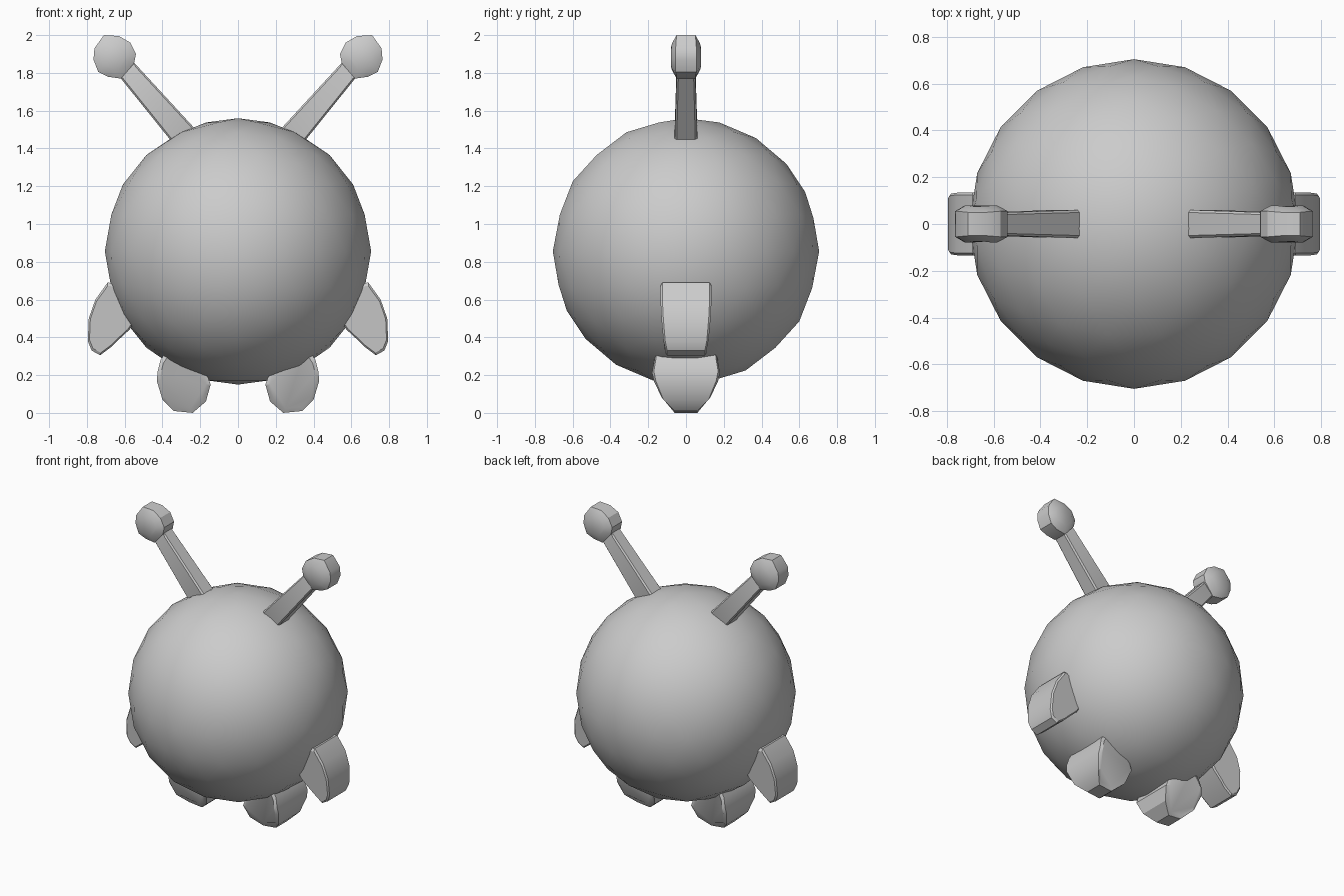
import bpy
import bmesh
from math import radians
from mathutils import Matrix

if "Cube" in bpy.data.objects:
    bpy.data.objects.remove(bpy.data.objects["Cube"])

grey = bpy.data.materials.new("plain_grey")
grey.use_nodes = True
grey.diffuse_color = (0.6, 0.6, 0.6, 1)
grey.node_tree.nodes["Principled BSDF"].inputs["Base Color"].default_value = (0.6, 0.6, 0.6, 1)


def finish(bm, name, angle):
    """Turn a bmesh into a named, shaded object."""
    bmesh.ops.recalc_face_normals(bm, faces=bm.faces)
    mesh = bpy.data.meshes.new(name)
    bm.to_mesh(mesh)
    bm.free()
    mesh.materials.append(grey)
    obj = bpy.data.objects.new(name, mesh)
    bpy.context.collection.objects.link(obj)
    bpy.ops.object.select_all(action='DESELECT')
    obj.select_set(True)
    bpy.context.view_layer.objects.active = obj
    bpy.ops.object.shade_smooth_by_angle(angle=radians(angle))


def slab(name, profile, inset, bulge, side):
    """Profile points (x, z, half depth) made thick in y, with a raised inset cap on each face."""
    bm = bmesh.new()
    n = len(profile)
    cx = sum(p[0] for p in profile) / n
    cz = sum(p[1] for p in profile) / n
    rings = []
    for facing, scale, extra in ((-1, inset, bulge), (-1, 1, 0), (1, 1, 0), (1, inset, bulge)):
        rings.append([bm.verts.new((side * (cx + (x - cx) * scale),
                                    facing * (h + extra),
                                    cz + (z - cz) * scale)) for x, z, h in profile])
    for a, b in zip(rings, rings[1:]):
        for i in range(n):
            j = (i + 1) % n
            bm.faces.new((a[i], a[j], b[j], b[i]))
    bm.faces.new(rings[0])
    bm.faces.new(rings[-1])
    finish(bm, name, 32)


# Round body
ball = bmesh.new()
bmesh.ops.create_icosphere(ball, subdivisions=3, radius=0.705,
                           matrix=Matrix.Translation((0, 0, 0.855)) @ Matrix.Rotation(radians(90), 4, 'Z'))
finish(ball, "body", 60)

# Outlines for the left limbs; the right ones are mirrored
stalk = [(0.21, 1.485, 0.05), (0.33, 1.41, 0.05), (0.64, 1.795, 0.04), (0.56, 1.865, 0.04)]
tip = [(0.55, 1.85, 0.055), (0.54, 1.9, 0.055), (0.57, 1.96, 0.055), (0.63, 1.995, 0.05),
       (0.71, 2.0, 0.05), (0.76, 1.93, 0.055), (0.765, 1.87, 0.055), (0.74, 1.805, 0.055),
       (0.69, 1.78, 0.05), (0.62, 1.77, 0.05)]
arm = [(0.6, 0.68, 0.125), (0.69, 0.69, 0.125), (0.755, 0.6, 0.125), (0.79, 0.5, 0.12),
       (0.795, 0.38, 0.11), (0.775, 0.33, 0.1), (0.73, 0.305, 0.1), (0.67, 0.35, 0.1),
       (0.64, 0.38, 0.105), (0.575, 0.44, 0.11), (0.52, 0.52, 0.115)]
foot = [(0.2, 0.3, 0.15), (0.36, 0.36, 0.15), (0.41, 0.28, 0.16), (0.425, 0.22, 0.17),
        (0.43, 0.17, 0.16), (0.4, 0.07, 0.12), (0.34, 0.01, 0.06), (0.24, 0, 0.06),
        (0.17, 0.06, 0.11), (0.145, 0.15, 0.15)]

for word, side in (("left", 1), ("right", -1)):
    slab(word + "_antenna_stalk", stalk, 0.85, 0.01, side)
    slab(word + "_antenna_tip", tip, 0.6, 0.025, side)
    slab(word + "_arm", arm, 0.92, 0.01, side)
    slab(word + "_foot", foot, 0.85, 0.01, side)
